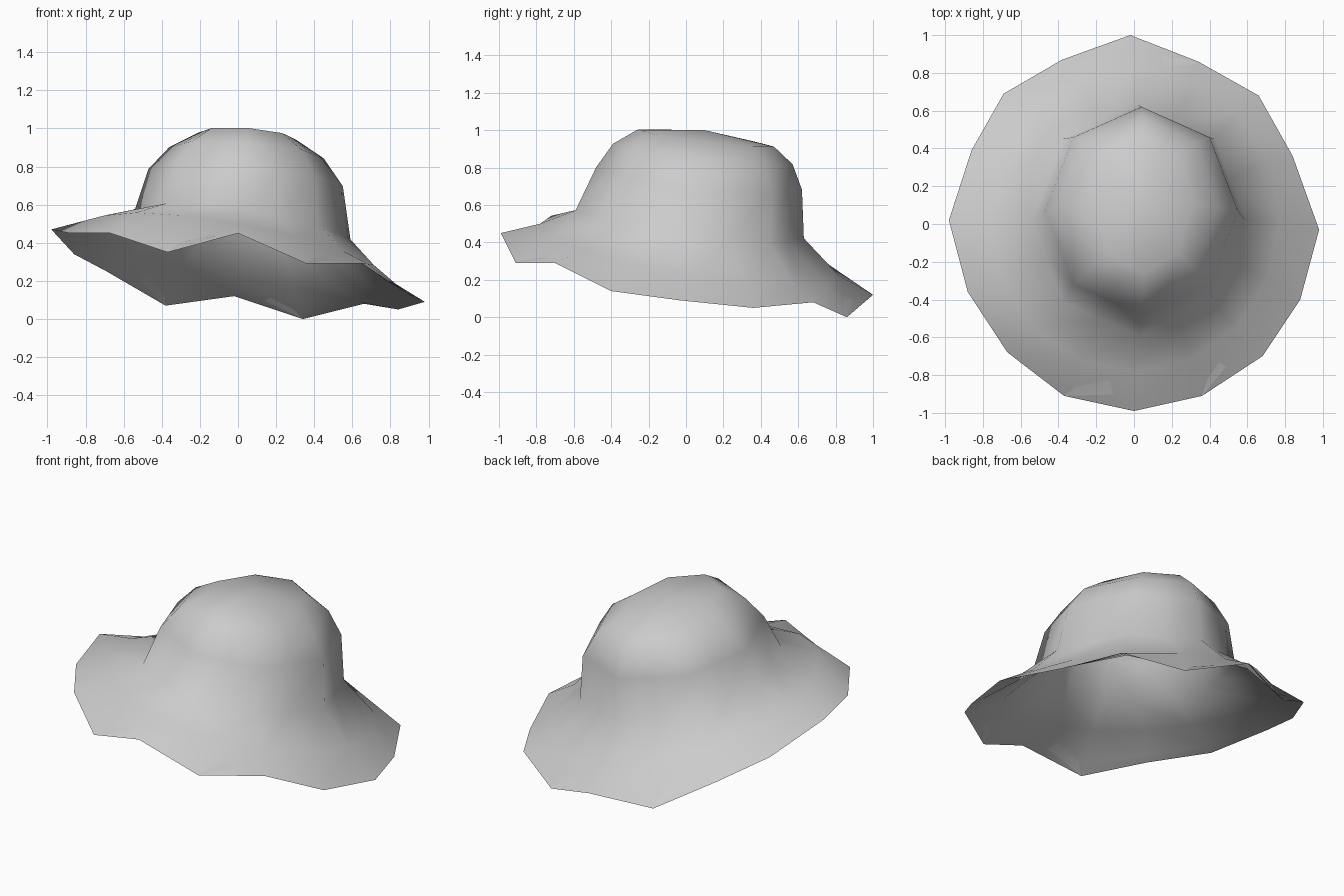
import bpy, bmesh, math
from mathutils import Vector

if "Cube" in bpy.data.objects:
    bpy.data.objects.remove(bpy.data.objects["Cube"])

N = 16

# Wavy brim edge: x, y, z, anticlockwise from the right side
rim = [Vector(p) for p in [
    (.98, -.03, .09), (.84, .36, .05), (.66, .68, .08), (.34, .86, 0),
    (-.02, 1, .12), (-.38, .87, .07), (-.69, .69, .25), (-.86, .39, .34),
    (-.98, .02, .47), (-.88, -.36, .45), (-.67, -.68, .45), (-.37, -.91, .35),
    (0, -.99, .45), (.36, -.91, .29), (.68, -.70, .29), (.88, -.40, .14)]]


def ring(left, right, front, back, octagon=True):
    """Tilted ellipse through four side points given as (offset, height)."""
    cx, rx = (left[0] + right[0]) / 2, (right[0] - left[0]) / 2
    cy, ry = (front[0] + back[0]) / 2, (back[0] - front[0]) / 2
    z = (left[1] + right[1] + front[1] + back[1]) / 4
    tx, ty = (right[1] - left[1]) / 2, (back[1] - front[1]) / 2
    pts = []
    for i in range(N):
        a = 2 * math.pi * i / N
        k = math.cos(math.pi / 8) if octagon and i % 2 else 1
        c, s = k * math.cos(a), k * math.sin(a)
        pts.append(Vector((cx + rx * c, cy + ry * s, z + tx * c + ty * s)))
    return pts


# Brim middle, crown base, crown wall, shoulder, crown top edge
mid = ring((-.76, .50), (.77, .22), (-.78, .50), (.82, .22), False)
crown = [
    ring((-.54, .60), (.59, .44), (-.59, .55), (.63, .40)),
    ring((-.47, .80), (.55, .71), (-.48, .79), (.62, .67)),
    ring((-.36, .91), (.45, .85), (-.39, .92), (.57, .81)),
    ring((-.21, .99), (.31, .95), (-.26, .99), (.47, .90))]
tip = Vector((.05, .10, 1.0))

# Thin lining just under the outside, with a hem turned in at the edge
outer = [rim, mid] + crown


def inset(pts):
    c = sum(pts, Vector()) / N
    return [c + (p - c) * .98 - Vector((0, 0, .01)) for p in pts]


hem = [a.lerp(b, .3) - Vector((0, 0, .012)) for a, b in zip(rim, mid)]
lining = [hem] + [inset(r) for r in outer[1:]]

bm = bmesh.new()


def bridge(a, b):
    for i in range(N):
        j = (i + 1) % N
        bm.faces.new((a[i], a[j], b[j], b[i]))


def cap(loop, co):
    v = bm.verts.new(co)
    for i in range(N):
        bm.faces.new((loop[i], loop[(i + 1) % N], v))


out_v = [[bm.verts.new(p) for p in r] for r in outer]
in_v = [[bm.verts.new(p) for p in r] for r in lining]
for shell in (out_v, in_v):
    for a, b in zip(shell, shell[1:]):
        bridge(a, b)
cap(out_v[-1], tip)
cap(in_v[-1], tip - Vector((0, 0, .01)))
bridge(out_v[0], in_v[0])
bmesh.ops.recalc_face_normals(bm, faces=bm.faces)

mesh = bpy.data.meshes.new("floppy_hat")
bm.to_mesh(mesh)
bm.free()
hat = bpy.data.objects.new("floppy_hat", mesh)
bpy.context.collection.objects.link(hat)

# Soft cloth shading, sharp only at the hem
bpy.context.view_layer.objects.active = hat
hat.select_set(True)
bpy.ops.object.shade_smooth_by_angle(angle=math.radians(60))
